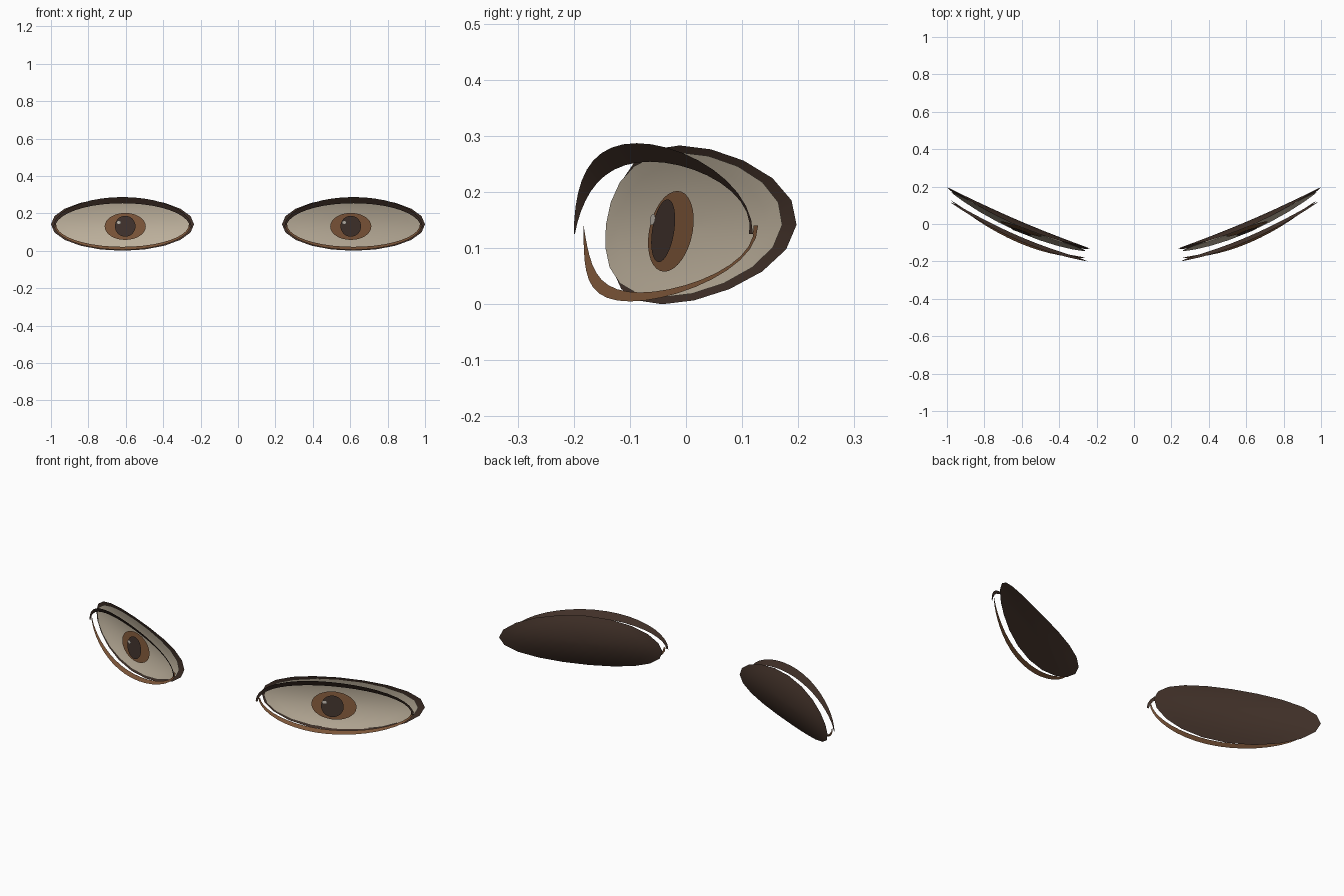
import bpy
import bmesh
import math

if "Cube" in bpy.data.objects:
    bpy.data.objects.remove(bpy.data.objects["Cube"])

CX, HALF = 0.6175, 0.3825      # eye centre and half width
MID = 0.1415                   # eye centre height


def material(name, srgb):
    m = bpy.data.materials.new(name)
    m.diffuse_color = tuple(c ** 2.2 for c in srgb) + (1.0,)
    m.use_nodes = True
    m.node_tree.nodes["Principled BSDF"].inputs["Base Color"].default_value = m.diffuse_color
    return m


SHELL = material("dark brown", (0.27, 0.21, 0.18))
WHITE = material("warm ivory", (0.74, 0.69, 0.61))
BROWN = material("iris brown", (0.48, 0.335, 0.23))
PUPIL = material("pupil brown", (0.255, 0.205, 0.185))
GLINT = material("pale glint", (0.72, 0.69, 0.65))


def sheet(c, slope, bulge, tilt=0.0, hollow=0.0):
    """Depth of a sheet swept back to the outer corner, hollow in height."""
    def depth(x, z):
        u = (x - CX) / HALF
        w = (z - MID) / MID
        return c + slope * u + bulge * u * u + tilt * (z - MID) - hollow * w * w
    return depth


def finish(name, bm, mat):
    me = bpy.data.meshes.new(name)
    bm.to_mesh(me)
    bm.free()
    me.materials.append(mat)
    for p in me.polygons:
        p.use_smooth = True
    ob = bpy.data.objects.new(name, me)
    bpy.context.collection.objects.link(ob)


def add_face(bm, verts, side):
    bm.faces.new(verts if side > 0 else verts[::-1])


def disc(name, side, cx, cz, a, b, depth, mat, segs=20, rings=6):
    """Oval plate of concentric rings laid on a curved sheet."""
    bm = bmesh.new()

    def vert(x, z):
        return bm.verts.new((side * x, depth(x, z), z))

    centre = vert(cx, cz)
    loops = []
    for r in range(1, rings + 1):
        k = r / rings
        loops.append([vert(cx + a * k * math.cos(2 * math.pi * i / segs),
                           cz + b * k * math.sin(2 * math.pi * i / segs))
                      for i in range(segs)])
    for i in range(segs):
        j = (i + 1) % segs
        add_face(bm, [centre, loops[0][i], loops[0][j]], side)
        for p, q in zip(loops, loops[1:]):
            add_face(bm, [p[i], q[i], q[j], p[j]], side)
    finish(name, bm, mat)


def lid(name, side, z0, a, outer, inner, lean, depth, mat, segs=20):
    """Crescent band whose inner edge leans back; negative heights arch down."""
    bm = bmesh.new()
    rows = []
    for h, w, back in ((outer, a, 0.0), (inner, a - 0.010, lean)):
        row = []
        for i in range(segs + 1):
            t = math.pi * i / segs
            x = CX + w * math.cos(t)
            y = depth(x, z0) + back * math.sin(t)
            row.append(bm.verts.new((side * x, y, z0 + h * math.sin(t))))
        rows.append(row)
    o, n = rows
    s = side if outer > 0 else -side
    for i in range(segs):
        add_face(bm, [o[i], o[i + 1], n[i + 1], n[i]], s)
    finish(name, bm, mat)


for side, label in ((1, "right"), (-1, "left")):
    # hollow backing shell and eyeball surface
    disc(label + "_eye_shell", side, CX, MID, HALF, MID,
         sheet(0.018, 0.164, 0.015, 0.11, 0.045), SHELL)
    disc(label + "_eye_white", side, CX, MID, 0.36, 0.129,
         sheet(0.002, 0.167, 0.014, 0.12, 0.035), WHITE)
    # iris, pupil and glint stacked in front of the eyeball
    ix = 0.603
    disc(label + "_iris", side, ix, 0.13, 0.11, 0.072,
         sheet(-0.020, 0.136, 0.0, 0.16), BROWN, 32, 1)
    disc(label + "_pupil", side, ix, 0.131, 0.055, 0.056,
         sheet(-0.034, 0.138, 0.0, 0.14), PUPIL, 32, 1)
    disc(label + "_glint", side, ix - side * 0.035, 0.151, 0.013, 0.010,
         sheet(-0.043, 0.138, 0.0, 0.14), GLINT, 16, 1)
    # floating lids
    lid(label + "_upper_lid", side, 0.125, 0.37, 0.162, 0.129, 0.024,
        sheet(-0.088, 0.165, 0.051), SHELL)
    lid(label + "_lower_lid", side, 0.14, 0.365, -0.135, -0.119, 0.018,
        sheet(-0.100, 0.163, 0.080), BROWN)
